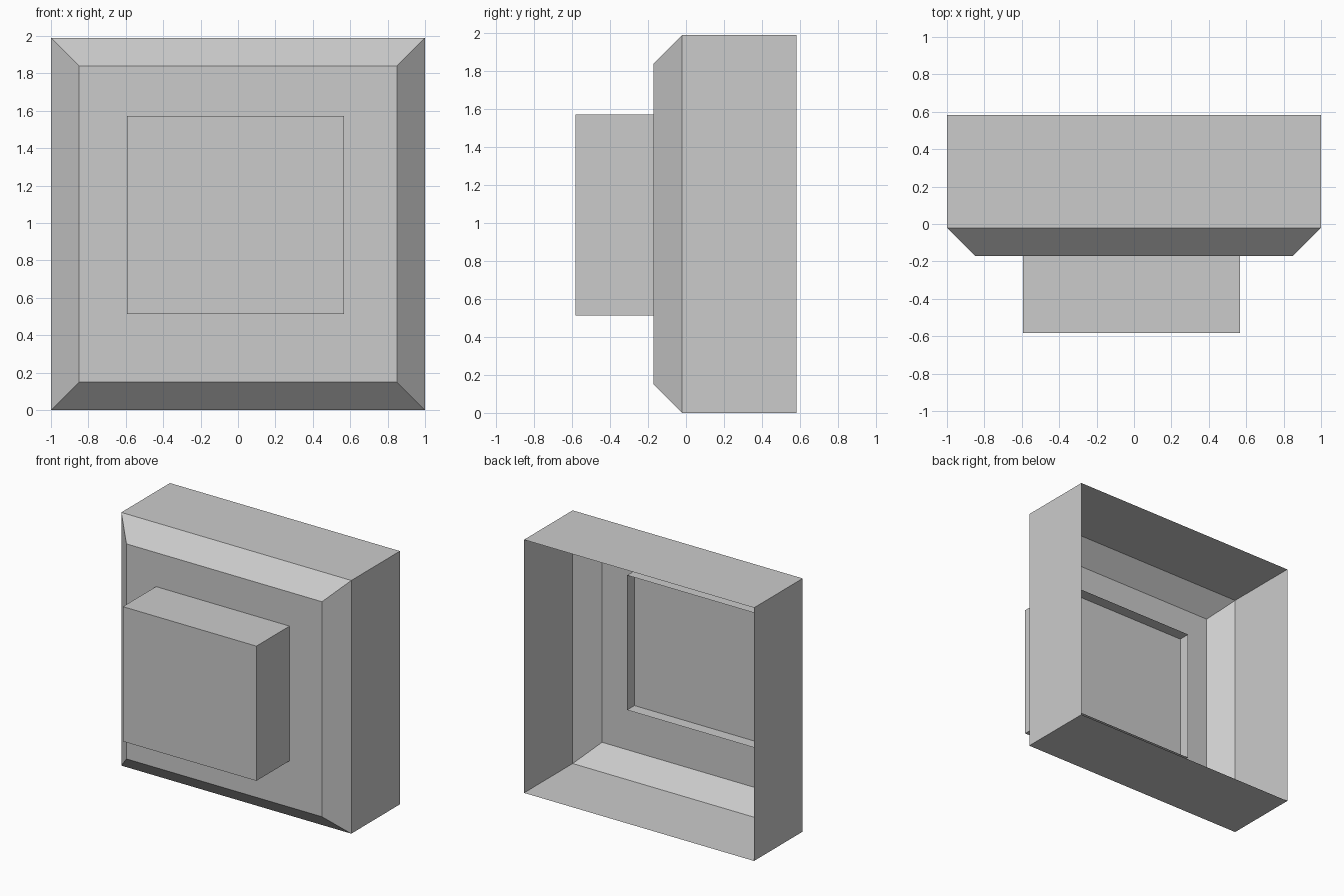
import bpy, bmesh

if "Cube" in bpy.data.objects:
    bpy.data.objects.remove(bpy.data.objects["Cube"])


def open_back_shell(name, rings):
    """Thin shell lofted through rectangles (x0, x1, z0, z1, y), back to front, capped in front."""
    bm = bmesh.new()
    loops = [[bm.verts.new((x, y, z)) for x, z in ((x0, z0), (x1, z0), (x1, z1), (x0, z1))]
             for x0, x1, z0, z1, y in rings]
    for a, b in zip(loops, loops[1:]):
        for i in range(4):
            j = (i + 1) % 4
            bm.faces.new((a[i], a[j], b[j], b[i]))
    bm.faces.new(loops[-1])
    bmesh.ops.recalc_face_normals(bm, faces=bm.faces)
    # The front cap must face -y
    bm.faces.ensure_lookup_table()
    if bm.faces[-1].normal.y > 0:
        bmesh.ops.reverse_faces(bm, faces=bm.faces)
    mesh = bpy.data.meshes.new(name)
    bm.to_mesh(mesh)
    bm.free()
    obj = bpy.data.objects.new(name, mesh)
    bpy.context.collection.objects.link(obj)
    return obj


# Square housing, open at the back, with a chamfered front rim
height, chamfer = 1.99, 0.15
open_back_shell("housing", [
    (-1, 1, 0, height, 0.583),
    (-1, 1, 0, height, -0.021),
    (-1 + chamfer, 1 - chamfer, chamfer, height - chamfer, -0.021 - chamfer),
])

# Projecting front box, open at the back, passing through the front plate
open_back_shell("front_box", [
    (-0.593, 0.568, 0.514, 1.573, -0.08),
    (-0.593, 0.568, 0.514, 1.573, -0.583),
])
